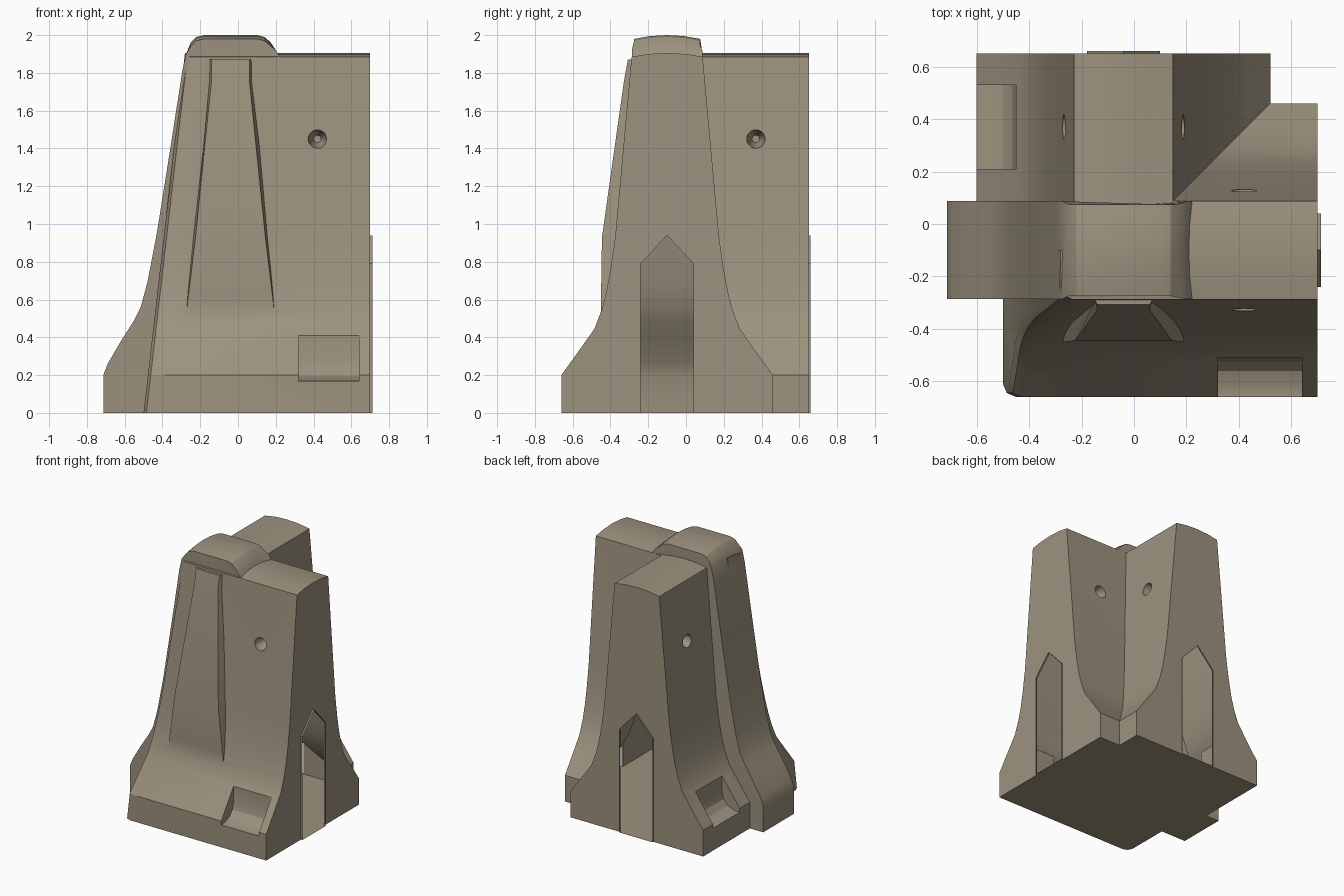
import bpy, bmesh, math
from mathutils import Vector, Matrix

if "Cube" in bpy.data.objects:
    bpy.data.objects.remove(bpy.data.objects["Cube"])

concrete = bpy.data.materials.new("warm_concrete")
concrete.diffuse_color = (0.335, 0.287, 0.21, 1)
concrete.use_nodes = True
concrete.node_tree.nodes["Principled BSDF"].inputs["Base Color"].default_value = concrete.diffuse_color

CX, CY = -0.04, -0.10        # centre lines of the two crossing walls


def loft(name, sections):
    """Closed solid through rings of points with equal counts."""
    bm = bmesh.new()
    rings = [[bm.verts.new(p) for p in s] for s in sections]
    n = len(rings[0])
    for a, b in zip(rings, rings[1:]):
        for i in range(n):
            j = (i + 1) % n
            bm.faces.new((a[i], a[j], b[j], b[i]))
    bm.faces.new(rings[0])
    bm.faces.new(rings[-1])
    bmesh.ops.recalc_face_normals(bm, faces=bm.faces)
    me = bpy.data.meshes.new(name)
    bm.to_mesh(me)
    bm.free()
    me.materials.append(concrete)
    ob = bpy.data.objects.new(name, me)
    bpy.context.collection.objects.link(ob)
    return ob


def combine(target, other, op):
    m = target.modifiers.new("cut", 'BOOLEAN')
    m.operation, m.object, m.solver = op, other, 'EXACT'
    bpy.context.view_layer.objects.active = target
    bpy.ops.object.modifier_apply(modifier=m.name)
    bpy.data.objects.remove(other)


# Flared wall section: half width and height
flank = [(.56, 0), (.56, .2), (.47, .325), (.385, .445), (.345, .55), (.32, .65),
         (.298, .77), (.275, .93), (.188, 1.885), (.1, 1.9), (0, 1.905)]

# Front half of the long wall, with a leaning, rounded left end
half = flank + [(0, 0)]


def front_ring(dx, inset):
    return [(-.5 + .115 * z + dx, CY - max(0, w - (inset if w > .15 else 0)), z)
            for w, z in half]


body = loft("corner_barrier", [front_ring(0, .05), front_ring(.015, .015),
                               front_ring(.05, 0),
                               [(.7, CY - w, z) for w, z in half]])

# Back half of the long wall
back = flank + [(-.05, 1.88), (-.05, 0)]
combine(body, loft("wall_back", [[(x, CY + w, z) for w, z in back]
                                 for x in (CX, .7)]), 'UNION')

# Second wall at right angles
full = flank + [(-w, z) for w, z in reversed(flank[:-1])]
combine(body, loft("side_wall", [[(CX + w, y, z) for w, z in full]
                                 for y in (CY + .01, .65)]), 'UNION')

# Raised rib over the crossing, flared on the left
rib = [(-.713, 0), (-.713, .2), (-.69, .26), (-.62, .38), (-.55, .49), (-.515, .56),
       (-.48, .69), (-.43, .95), (-.36, 1.39), (-.295, 1.81), (-.275, 1.9),
       (-.25, 1.96), (-.22, 1.99), (-.18, 2.0), (.1, 2.0), (.14, 1.99),
       (.17, 1.965), (.2, 1.92), (.225, 1.88), (.225, 0)]
rings = []
for t in (-1, -.5, 0, .5, 1):
    rings.append([(x, CY + t * (.187 - (.012 if z > 1.93 else 0)),
                   z - (.02 * t * t if z > 1.93 else 0)) for x, z in rib])
combine(body, loft("rib", rings), 'UNION')

# Tapering buttress on the front
rings = []
for z, w, y in ((.45, .24, -.45), (.6, .225, -.45), (.93, .185, -.445),
                (1.76, .1, -.328), (1.87, .1, -.308)):
    rings.append([(CX - w, y, z), (CX + w, y, z),
                  (CX + w + .03, -.25, z), (CX - w - .03, -.25, z)])
combine(body, loft("buttress", rings), 'UNION')

# Lifting pockets scooped in the front and left flares
scoop = [(.41, .43), (.41, .29), (.425, .235), (.46, .195), (.51, .175), (.545, .17),
         (.75, .17), (.75, .43)]
combine(body, loft("front_pocket", [[(x, CY - w, z) for w, z in scoop]
                                    for x in (.32, .64)]), 'DIFFERENCE')
combine(body, loft("left_pocket", [[(CX - w, y, z) for w, z in scoop]
                                   for y in (.21, .53)]), 'DIFFERENCE')

# Conical bolt sockets on both sides of each wall
for s in (-1, 1):
    for along_x in (True, False):
        rings = []
        for d, r in ((.3, .05), (.2, .048), (.12, .02)):
            ring = []
            for k in range(20):
                a = math.tau * k / 20
                u, z = r * math.cos(a), 1.45 + r * math.sin(a)
                ring.append((.42 + u, CY + s * d, z) if along_x
                            else (CX + s * d, .37 + u, z))
            rings.append(ring)
        combine(body, loft("socket", rings), 'DIFFERENCE')

# Pointed openings in the wall ends, each with a thin raised rim
arch = [(-.14, 0), (.14, 0), (.14, .79), (0, .94), (-.14, .79)]
combine(body, loft("right_rim", [[(x, CY + u, z) for u, z in arch]
                                 for x in (.6, .713)]), 'UNION')
combine(body, loft("back_rim", [[(CX + u, y, z) for u, z in arch]
                                for y in (.55, .66)]), 'UNION')
bm = bmesh.new()
bm.from_mesh(body.data)
caps = [f for f in bm.faces
        if all(v.co.x > .711 for v in f.verts) or all(v.co.y > .658 for v in f.verts)]
bmesh.ops.delete(bm, geom=caps, context='FACES')
bm.to_mesh(body.data)
bm.free()

# Smooth curves, sharp edges
bpy.ops.object.select_all(action='DESELECT')
body.select_set(True)
bpy.context.view_layer.objects.active = body
bpy.ops.object.shade_smooth_by_angle(angle=math.radians(25))
